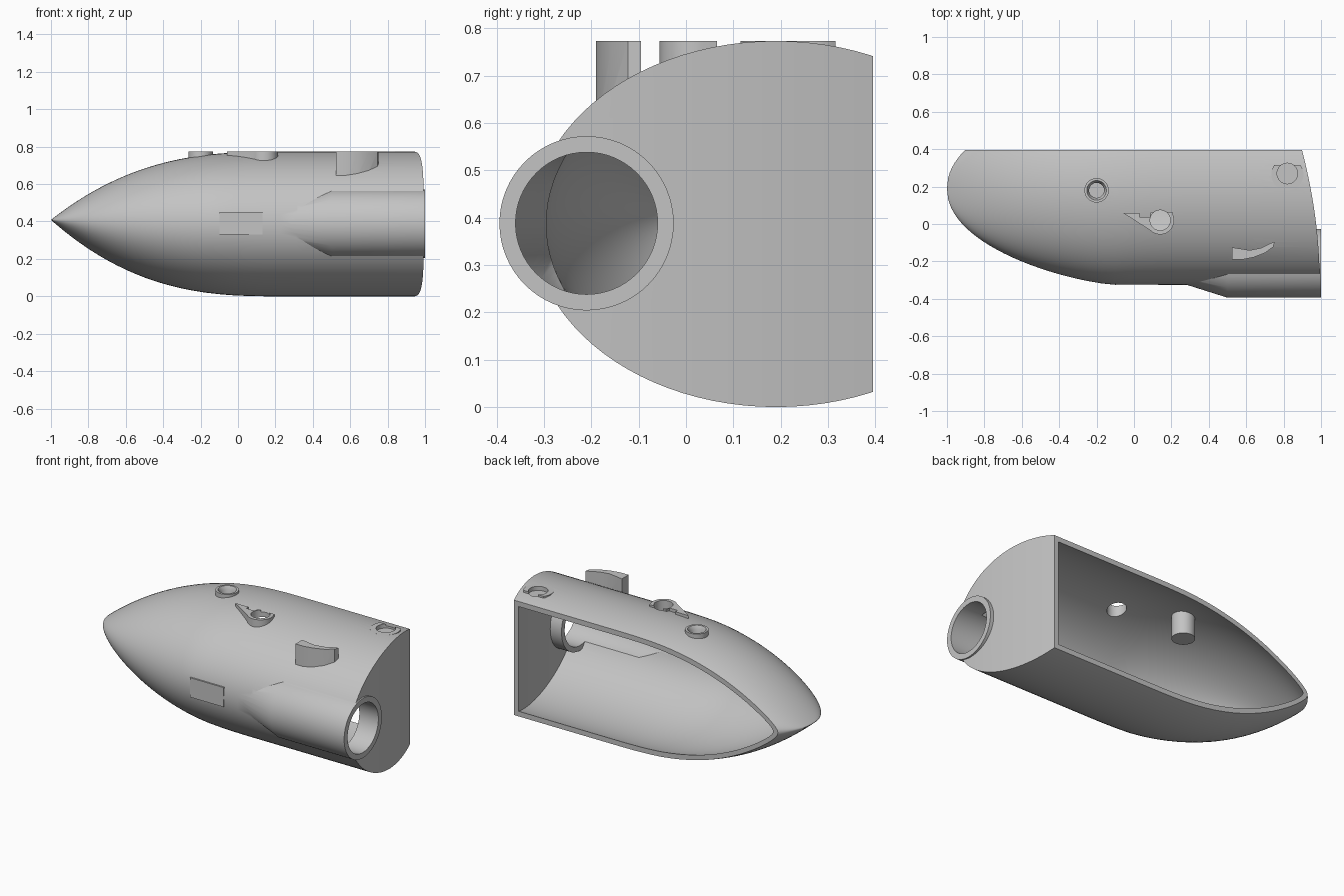
import bpy, bmesh, math

cube = bpy.data.objects.get("Cube")
if cube:
    bpy.data.objects.remove(cube, do_unlink=True)

grey = bpy.data.materials.new("plain_grey")
grey.use_nodes = True
colour = (0.55, 0.55, 0.55, 1)
grey.diffuse_color = colour
grey.node_tree.nodes["Principled BSDF"].inputs["Base Color"].default_value = colour

MID_Y, HALF_H, HALF_W = 0.19, 0.3865, 0.515
TUBE_Y, TUBE_Z = -0.21, 0.388
TOP = 0.773


def finish(name, bm):
    bmesh.ops.recalc_face_normals(bm, faces=bm.faces)
    mesh = bpy.data.meshes.new(name)
    bm.to_mesh(mesh)
    bm.free()
    mesh.materials.append(grey)
    ob = bpy.data.objects.new(name, mesh)
    bpy.context.collection.objects.link(ob)
    return ob


def combine(target, tool, operation):
    mod = target.modifiers.new(tool.name, 'BOOLEAN')
    mod.operation, mod.solver, mod.object = operation, 'EXACT', tool
    bpy.context.view_layer.objects.active = target
    bpy.ops.object.modifier_apply(modifier=mod.name)
    bpy.data.objects.remove(tool, do_unlink=True)


def add(target, tool):
    combine(target, tool, 'UNION')


def cut(target, tool):
    combine(target, tool, 'DIFFERENCE')


def hull_solid(name, wall, sides=96, count=32):
    """Elliptical sections from a sharp nose to a slanted, slightly curved end."""
    sections = []
    for i in range(1, count + 1):
        x = -1 + 1.6 * (i / count) ** 2
        u, v = min(1, (x + 1) / 1.2), min(1, (x + 1) / 0.9)
        rise = 1 - (1 - u) ** 2.6
        a = HALF_H * rise - wall
        b = HALF_W * (1 - (1 - v) ** 1.4) ** 0.48 - wall
        if a > 0.002 and b > 0.002:
            sections.append((x, a, b, HALF_H + 0.022 * (1 - rise)))
    sections.append((None,) + sections[-1][1:])
    bm = bmesh.new()
    rings = []
    for x, a, b, zc in sections:
        ring = []
        for k in range(sides):
            t = math.tau * k / sides
            y = MID_Y - b * math.cos(t)
            px = x
            if x is None:
                px = 0.993 - 0.095 * ((y + 0.325) / 0.72) ** 2 - wall
            ring.append(bm.verts.new((px, y, zc + a * math.sin(t))))
        rings.append(ring)
    first = sections[0]
    tip_x = -1 if wall == 0 else first[0] - 0.005
    tip = bm.verts.new((tip_x, MID_Y, first[3]))
    for k in range(sides):
        n = (k + 1) % sides
        bm.faces.new((tip, rings[0][n], rings[0][k]))
        for r, s in zip(rings, rings[1:]):
            bm.faces.new((r[k], r[n], s[n], s[k]))
    end = rings[-1]
    for k in range(sides // 2):
        strip = [end[k], end[k + 1], end[-k - 1], end[-k]]
        bm.faces.new(list(dict.fromkeys(strip)))
    return finish(name, bm)


def lathe(name, profile, centre, axis, sides=64):
    """Closed round solid from (distance, radius) pairs along x or z."""
    bm = bmesh.new()
    rings = []
    for d, r in profile:
        ring = []
        for k in range(sides):
            t = math.tau * k / sides
            p, q = centre[0] + r * math.cos(t), centre[1] + r * math.sin(t)
            ring.append(bm.verts.new((d, p, q) if axis == 'x' else (p, q, d)))
        rings.append(ring)
    for r, s in zip(rings, rings[1:]):
        for k in range(sides):
            n = (k + 1) % sides
            bm.faces.new((r[k], r[n], s[n], s[k]))
    bm.faces.new(rings[0])
    bm.faces.new(rings[-1])
    return finish(name, bm)


def prism(name, outline, low, high):
    bm = bmesh.new()
    face = bm.faces.new([bm.verts.new((x, y, low)) for x, y in outline])
    out = bmesh.ops.extrude_face_region(bm, geom=[face])
    for v in out["geom"]:
        if isinstance(v, bmesh.types.BMVert):
            v.co.z = high
    return finish(name, bm)


def box(name, low, high):
    outline = [(low[0], low[1]), (high[0], low[1]), (high[0], high[1]), (low[0], high[1])]
    return prism(name, outline, low[2], high[2])


def arc(cx, cy, r, start, stop, steps=24):
    angles = [math.radians(start + (stop - start) * i / steps) for i in range(steps + 1)]
    return [(cx + r * math.cos(t), cy + r * math.sin(t)) for t in angles]


# Hull with the tapered tube housing
hull = hull_solid("hull_shell", 0)
tube = (TUBE_Y, TUBE_Z)
add(hull, lathe("tube_housing", [(0.25, 0.105), (0.5, 0.184), (1.0, 0.184)], tube, 'x'))

# Low pad on the front of the hull
add(hull, box("front_pad", (-0.1, -0.327, 0.33), (0.13, -0.29, 0.45)))

# Curved fin on top
fin = [(0.525, -0.125), (0.525, -0.19), (0.58, -0.19), (0.64, -0.178), (0.7, -0.155),
       (0.745, -0.122), (0.752, -0.095), (0.725, -0.105), (0.68, -0.128), (0.62, -0.14)]
add(hull, prism("curved_fin", fin, 0.6, TOP))

# Pointer-shaped socket
pointer = [(0.205, 0.065), (0.09, 0.065), (0.085, 0.038), (0.03, 0.038), (0.03, 0.06),
           (-0.06, 0.06)] + arc(0.14, 0.018, 0.074, 225, 375)
add(hull, prism("pointer_socket", pointer, 0.68, TOP))

# Round socket with one flat side, near the wide end
add(hull, prism("end_socket", arc(0.82, 0.265, 0.086, 144, 396, 36), 0.71, TOP))

# Hollow interior, then the boss and collar that stand inside it
cut(hull, hull_solid("interior", 0.03))
add(hull, lathe("round_boss", [(0.59, 0.065), (TOP, 0.065)], (-0.2, 0.18), 'z'))
add(hull, lathe("tube_collar", [(0.87, 0.181), (0.99, 0.181)], tube, 'x'))

# Bores
cut(hull, lathe("tube_bore", [(0.28, 0.081), (0.5, 0.15), (1.1, 0.15)], tube, 'x'))
cut(hull, lathe("boss_bore", [(0.64, 0.04), (0.75, 0.04), (0.78, 0.056)], (-0.2, 0.18), 'z'))
cut(hull, lathe("pointer_bore", [(0.6, 0.054), (0.9, 0.054)], (0.14, 0.02), 'z'))
cut(hull, lathe("end_bore", [(0.748, 0.055), (0.9, 0.055)], (0.82, 0.27), 'z'))

# Flat open back
cut(hull, box("back_trim", (-2, 0.395, -1), (2, 2, 2)))

bpy.ops.object.select_all(action='DESELECT')
hull.select_set(True)
bpy.context.view_layer.objects.active = hull
bpy.ops.object.shade_smooth_by_angle(angle=math.radians(30))
